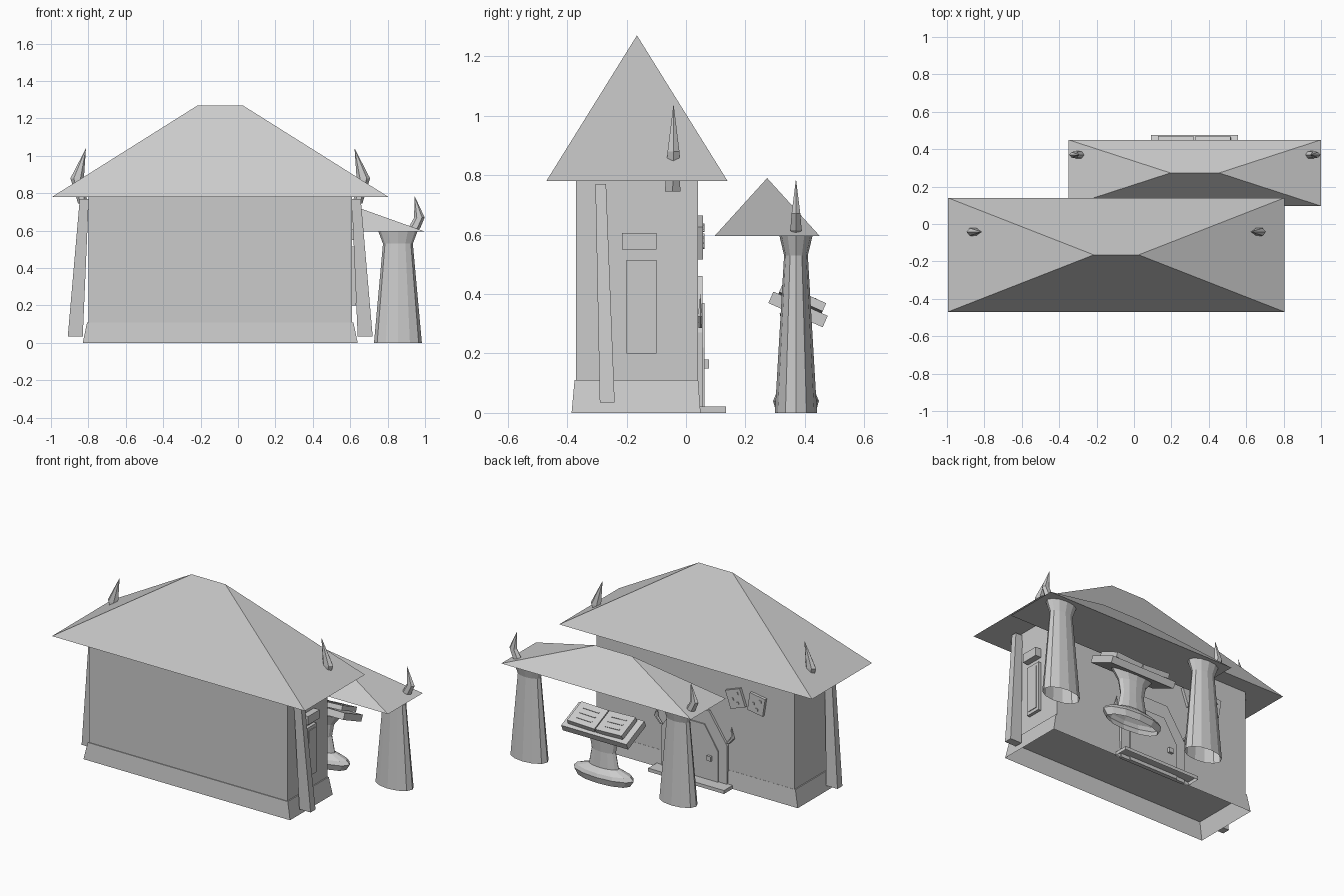
import bpy, bmesh, math
from mathutils import Matrix, Vector

cube = bpy.data.objects.get("Cube")
if cube:
    bpy.data.objects.remove(cube, do_unlink=True)

grey = bpy.data.materials.new("plain_grey")
grey.use_nodes = True
colour = (0.6, 0.6, 0.6, 1)
grey.diffuse_color = colour
grey.node_tree.nodes["Principled BSDF"].inputs["Base Color"].default_value = colour

HOUSE_X = -0.095    # centre line of the house
PORCH_X = 0.325     # centre line of the porch
PORCH_Y = 0.37


def loft(name, rings, bottom=True, top=True, matrix=None):
    """Join rings of points into one skin, with optional caps."""
    bm = bmesh.new()
    loops = [[bm.verts.new(p) for p in ring] for ring in rings]
    for a, b in zip(loops, loops[1:]):
        n = len(a)
        for i in range(n):
            j = (i + 1) % n
            bm.faces.new((a[i], a[j], b[j], b[i]))
    if bottom:
        bm.faces.new(loops[0][::-1])
    if top:
        bm.faces.new(loops[-1])
    bmesh.ops.remove_doubles(bm, verts=bm.verts, dist=0.0002)
    bmesh.ops.recalc_face_normals(bm, faces=bm.faces)
    if matrix:
        bm.transform(matrix)
    mesh = bpy.data.meshes.new(name)
    bm.to_mesh(mesh)
    bm.free()
    mesh.materials.append(grey)
    obj = bpy.data.objects.new(name, mesh)
    bpy.context.collection.objects.link(obj)
    return obj


def rect(cx, cy, hx, hy, z):
    return [(cx + sx * hx, cy + sy * hy, z)
            for sx, sy in ((-1, -1), (1, -1), (1, 1), (-1, 1))]


def oval(cx, cy, rx, ry, z, sides):
    turns = [2 * math.pi * i / sides for i in range(sides)]
    return [(cx + rx * math.cos(t), cy + ry * math.sin(t), z) for t in turns]


def box(name, x0, x1, y0, y1, z0, z1, bottom=True, matrix=None):
    c = ((x0 + x1) / 2, (y0 + y1) / 2, (x1 - x0) / 2, (y1 - y0) / 2)
    return loft(name, [rect(*c, z0), rect(*c, z1)], bottom, True, matrix)


def mirrored(centre):
    """Give a side name and an x-placing function for both sides."""
    return (("left", lambda d: centre + d), ("right", lambda d: centre - d))


# House body on a hollow flared plinth
box("walls", -0.80, 0.61, -0.37, 0.04, 0.11, 0.78)
loft("plinth", [rect(HOUSE_X, -0.168, 0.735, 0.217, 0),
                rect(HOUSE_X, -0.167, 0.712, 0.208, 0.11)], bottom=False)

# Hipped roofs
loft("house_roof", [rect(HOUSE_X, -0.165, 0.90, 0.305, 0.78),
                    rect(HOUSE_X, -0.165, 0.12, 0, 1.27)], top=False)
loft("porch_roof", [rect(PORCH_X, 0.273, 0.675, 0.177, 0.595),
                    rect(PORCH_X, 0.273, 0.13, 0, 0.79)], top=False)

# Leaning side posts and roof horns
for side, px in mirrored(HOUSE_X):
    loft(side + "_leaning_post",
         [rect(px(0.775), -0.265, 0.040, 0.025, 0.035),
          rect(px(0.727), -0.287, 0.024, 0.018, 0.77)])
    loft(side + "_house_horn",
         [oval(px(0.735), -0.045, 0.025, 0.030, 0.745, 6),
          oval(px(0.765), -0.042, 0.036, 0.023, 0.88, 6),
          oval(px(0.718), -0.042, 0, 0, 1.04, 6)], top=False)
    # Small curved horn beside the door
    loft(side + "_door_horn",
         [oval(px(0.238), 0.048, 0.012, 0.007, 0.285, 6),
          oval(px(0.272), 0.048, 0.015, 0.009, 0.325, 6),
          oval(px(0.262), 0.048, 0, 0, 0.40, 6)], top=False)

# Porch columns and their horns
for side, px in mirrored(PORCH_X):
    loft(side + "_column",
         [oval(px(0.53), PORCH_Y, rx, ry, z, 12) for rx, ry, z in
          ((0.128, 0.071, 0), (0.080, 0.040, 0.53), (0.105, 0.056, 0.597))],
         bottom=False)
    loft(side + "_porch_horn",
         [oval(px(0.61), PORCH_Y, 0.010, 0.008, 0.585, 6),
          oval(px(0.618), PORCH_Y, 0.032, 0.022, 0.615, 6),
          oval(px(0.645), PORCH_Y, 0.028, 0.017, 0.67, 6),
          oval(px(0.618), PORCH_Y, 0, 0, 0.788, 6)], top=False)

# Hanging board on the side wall
box("side_board", 0.60, 0.63, -0.20, -0.10, 0.20, 0.515)
box("side_board_face", 0.628, 0.634, -0.185, -0.115, 0.22, 0.495)
box("side_bracket", 0.60, 0.65, -0.215, -0.10, 0.55, 0.605)


# Door with cut upper corners, knob and doorstep
def door_outline(half, shoulder, top, y):
    shape = ((-half, 0), (half, 0), (half, shoulder), (half * 0.45, top),
             (-half * 0.45, top), (-half, shoulder))
    return [(HOUSE_X + x, y, z) for x, z in shape]


loft("door_frame", [door_outline(0.235, 0.27, 0.46, y) for y in (0.035, 0.055)])
loft("door_leaf", [door_outline(0.175, 0.22, 0.37, y) for y in (0.05, 0.062)])
box("door_knob", -0.23, -0.20, 0.055, 0.078, 0.15, 0.18)
box("doorstep", HOUSE_X - 0.27, HOUSE_X + 0.27, 0.04, 0.135, 0, 0.022, bottom=False)

# Tilted notices on the back wall, with small studs
for name, x, z, tilt in (("first", -0.39, 0.59, 20), ("second", -0.54, 0.592, -9)):
    place = Matrix.Translation((x, 0.048, z)) @ Matrix.Rotation(math.radians(tilt), 4, 'Y')
    box(name + "_notice", -0.055, 0.055, -0.01, 0.01, -0.058, 0.058, matrix=place)
    for i, (sx, sz) in enumerate(((-0.025, 0.03), (0.02, 0.0), (-0.01, -0.03))):
        box(f"{name}_notice_stud_{i}", sx - 0.008, sx + 0.008, 0.008, 0.015,
            sz - 0.008, sz + 0.008, matrix=place)

# Lectern stand
loft("lectern_stand",
     [oval(PORCH_X, PORCH_Y, rx, ry, z, 12) for rx, ry, z in
      ((0.185, 0.066, 0), (0.212, 0.077, 0.04), (0.19, 0.068, 0.062),
       (0.105, 0.040, 0.09), (0.085, 0.034, 0.19), (0.10, 0.040, 0.27),
       (0.15, 0.055, 0.335))], bottom=False)

# Sloping desk and open book
slope = Matrix.Translation((0.3225, 0.377, 0.348)) @ Matrix.Rotation(math.radians(-24), 4, 'X')
box("lectern_desk", -0.2325, 0.2325, -0.10, 0.10, -0.021, 0.021, matrix=slope)
for side, s in (("left", 1), ("right", -1)):
    page = slope @ Matrix.Translation((0, -0.002, 0.026)) @ Matrix.Rotation(-s * 0.05, 4, 'Y')
    x0, x1 = sorted((s * 0.004, s * 0.195))
    box(side + "_page", x0, x1, -0.08, 0.08, -0.008, 0.022, matrix=page)
    for row in range(3):
        y = -0.04 + 0.04 * row
        a, b = sorted((s * 0.045, s * 0.155))
        box(f"{side}_writing_{row}", a, b, y - 0.004, y + 0.004, 0.02, 0.025, matrix=page)
